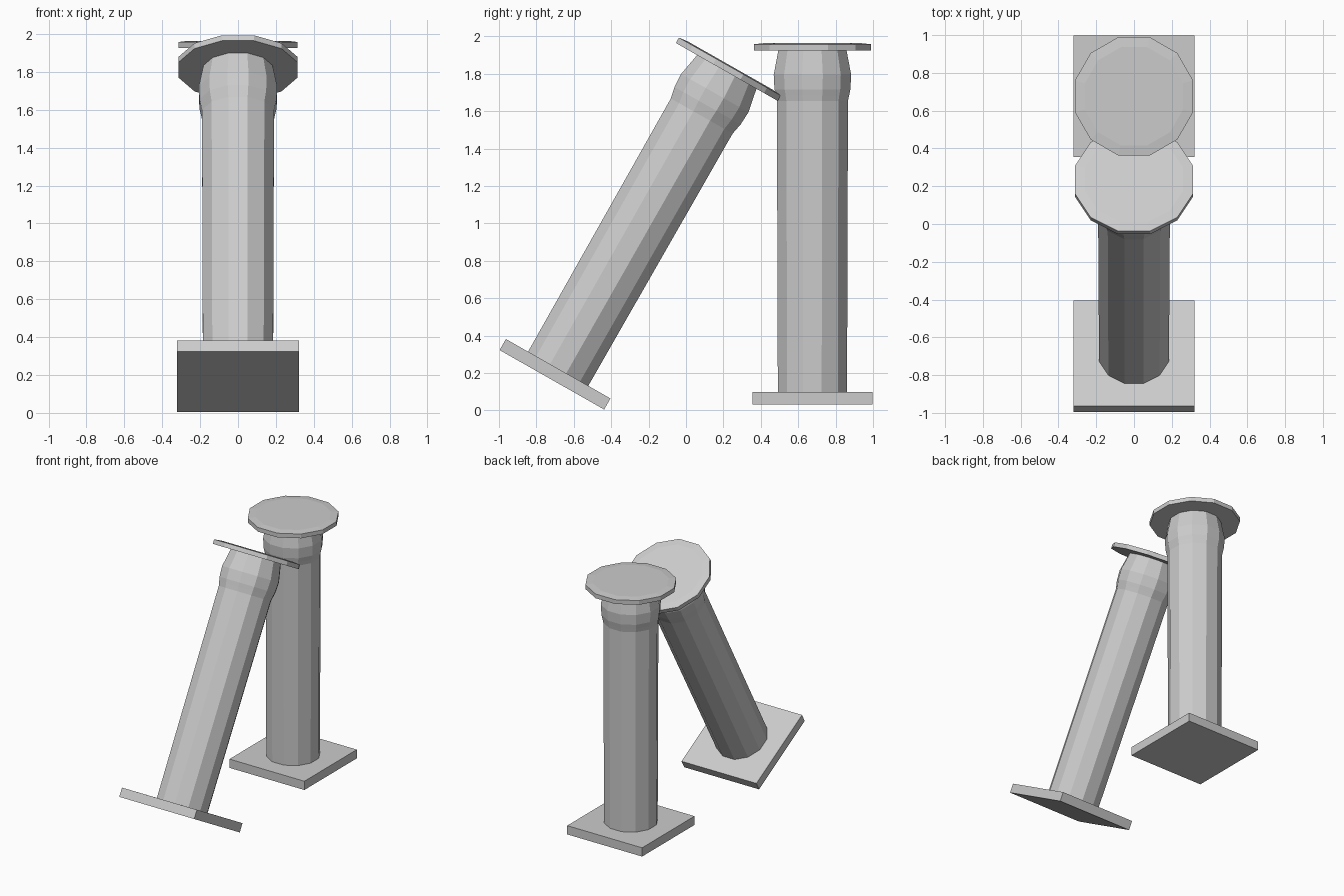
import bpy, bmesh
from math import sin, cos, tau, radians
from mathutils import Matrix

if "Cube" in bpy.data.objects:
    bpy.data.objects.remove(bpy.data.objects["Cube"])

SIDES = 12


def finish(bm, name, matrix):
    bmesh.ops.recalc_face_normals(bm, faces=bm.faces)
    mesh = bpy.data.meshes.new(name)
    bm.to_mesh(mesh)
    bm.free()
    obj = bpy.data.objects.new(name, mesh)
    bpy.context.collection.objects.link(obj)
    obj.matrix_world = matrix
    return obj


def lathe(name, profile, matrix):
    """Closed 12-sided solid; profile holds (apothem, height) pairs."""
    bm = bmesh.new()
    rings = []
    for apothem, z in profile:
        r = apothem / cos(tau / SIDES / 2)
        rings.append([bm.verts.new((r * cos(tau * (i + 0.5) / SIDES),
                                    r * sin(tau * (i + 0.5) / SIDES), z))
                      for i in range(SIDES)])
    for a, b in zip(rings, rings[1:]):
        for i in range(SIDES):
            j = (i + 1) % SIDES
            bm.faces.new((a[i], a[j], b[j], b[i]))
    bm.faces.new(rings[0][::-1])
    bm.faces.new(rings[-1])
    return finish(bm, name, matrix)


def column(prefix, matrix):
    # Square plinth
    bm = bmesh.new()
    bmesh.ops.create_cube(bm, size=1, matrix=Matrix.Translation((0, 0, 0.034))
                          @ Matrix.Diagonal((0.643, 0.643, 0.068, 1)))
    finish(bm, prefix + "_plinth", matrix)
    # Shaft with swollen neck
    lathe(prefix + "_shaft", [(0.185, 0.06), (0.190, 1.622), (0.196, 1.652),
                              (0.203, 1.685), (0.207, 1.763), (0.181, 1.90)], matrix)
    # Thin capital disc with a very slightly raised middle
    lathe(prefix + "_capital", [(0.313, 1.893), (0.313, 1.926), (0.26, 1.932)], matrix)


# Standing column
column("upright", Matrix.Translation((0, 0.676, 0.032)))
# Fallen column leaning back against it
column("leaning", Matrix.Translation((0, -0.717, 0.164))
       @ Matrix.Rotation(radians(-29.6), 4, 'X'))
